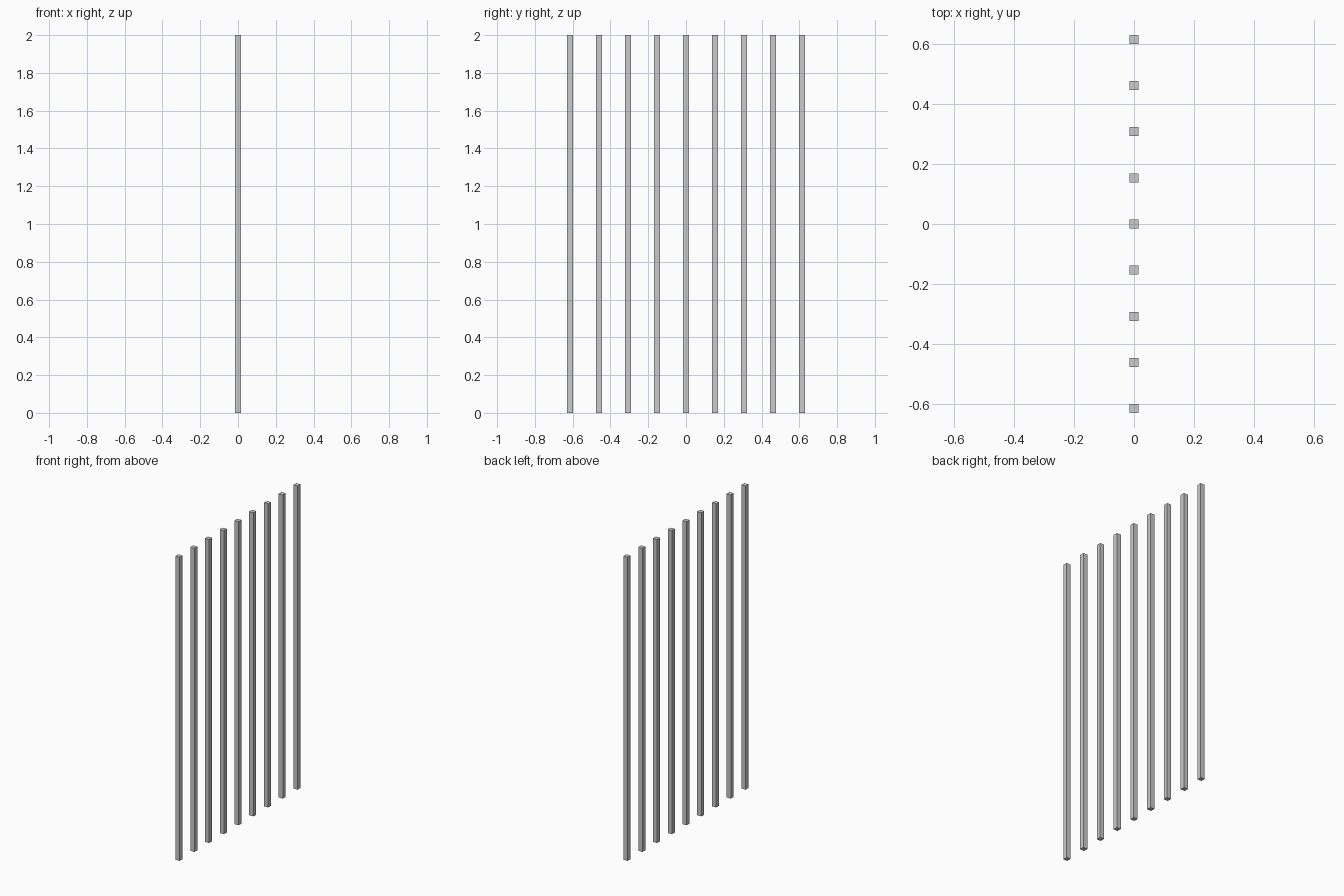
import bpy

if "Cube" in bpy.data.objects:
    bpy.data.objects.remove(bpy.data.objects["Cube"])

COUNT = 9
SPACING = 0.1535
WIDTH = 0.03
HEIGHT = 2.0


def add_bar(name, y):
    bpy.ops.mesh.primitive_cube_add(size=1, location=(0, y, HEIGHT / 2))
    bar = bpy.context.object
    bar.name = name
    bar.scale = (WIDTH, WIDTH, HEIGHT)
    bpy.ops.object.transform_apply(location=False, rotation=False, scale=True)


# Row of square upright bars, evenly spaced along y
for i in range(COUNT):
    add_bar(f"upright_bar_{i + 1}", (i - (COUNT - 1) / 2) * SPACING)
